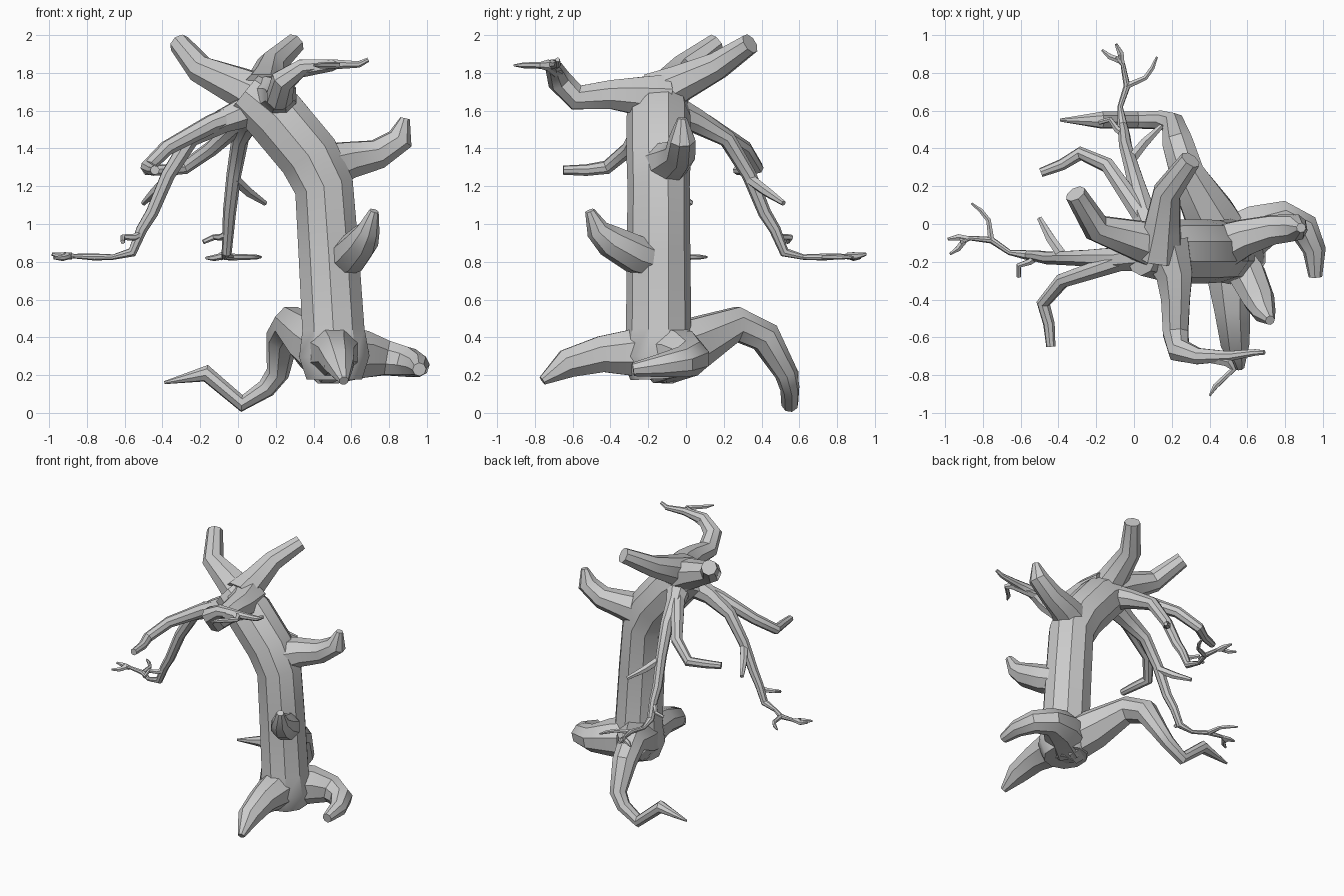
import bpy, bmesh, math
from mathutils import Vector, Matrix


def limb(name, pts, sides=8, place=None):
    """Tapered tube through (x, y, z, radius) points, capped at both ends."""
    bm = bmesh.new()
    pos = [Vector(p[:3]) for p in pts]
    segs = [(b - a).normalized() for a, b in zip(pos, pos[1:])]
    tans = [segs[0]] + [(a + b).normalized() for a, b in zip(segs, segs[1:])] + [segs[-1]]
    ref = Vector((0, 0, 1)) if abs(tans[0].z) < 0.8 else Vector((0, 1, 0))
    side = tans[0].cross(ref).normalized()
    rings, prev = [], tans[0]
    for p, t, spec in zip(pos, tans, pts):
        side = prev.rotation_difference(t) @ side
        side = (side - t * side.dot(t)).normalized()
        up = t.cross(side)
        ring = []
        for i in range(sides):
            a = 2 * math.pi * (i + 0.5) / sides
            ring.append(bm.verts.new(p + (side * math.cos(a) + up * math.sin(a)) * spec[3] * 1.03))
        rings.append(ring)
        prev = t
    for a, b in zip(rings, rings[1:]):
        for i in range(sides):
            j = (i + 1) % sides
            bm.faces.new((a[i], a[j], b[j], b[i]))
    bm.faces.new(rings[0][::-1])
    bm.faces.new(rings[-1])
    if place:
        bm.transform(place)
    bmesh.ops.recalc_face_normals(bm, faces=bm.faces)
    mesh = bpy.data.meshes.new(name)
    bm.to_mesh(mesh)
    bm.free()
    obj = bpy.data.objects.new(name, mesh)
    bpy.context.collection.objects.link(obj)
    return obj


# Bent trunk
limb("trunk", [(.51, -.14, .18, .15), (.51, -.145, .30, .19), (.505, -.145, .44, .168),
               (.48, -.145, .85, .163), (.455, -.145, 1.2, .16), (.375, -.145, 1.36, .165),
               (.2, -.145, 1.57, .165), (.04, -.14, 1.70, .13)], 10)

# Roots
limb("front_root", [(.5, -.1, .31, .16), (.51, -.28, .32, .13), (.52, -.45, .31, .10),
                    (.535, -.63, .26, .08), (.56, -.76, .17, .025)])
limb("right_root", [(.5, -.12, .31, .16), (.66, -.02, .31, .13), (.79, .03, .29, .095),
                    (.90, -.02, .27, .08), (.955, -.14, .25, .06), (.96, -.28, .23, .035)])
limb("back_root", [(.5, -.14, .30, .16), (.40, .05, .37, .14), (.28, .27, .47, .095),
                   (.235, .42, .40, .085), (.21, .53, .21, .06), (.15, .55, .13, .05),
                   (.02, .55, .05, .045), (-.17, .55, .21, .045), (-.39, .55, .16, .008)])

# Trunk stubs
limb("upper_right_stub", [(.45, -.13, 1.30, .13), (.59, -.07, 1.34, .10), (.74, -.03, 1.37, .08),
                          (.86, -.02, 1.45, .07), (.885, -.02, 1.56, .025)])
limb("lower_right_stub", [(.52, -.15, .80, .09), (.60, -.27, .84, .10), (.66, -.40, .91, .085),
                          (.69, -.47, .97, .06), (.72, -.51, 1.07, .025)])

# Crown branches
limb("left_crown_branch", [(.14, -.12, 1.66, .13), (0, -.08, 1.73, .105),
                           (-.20, -.02, 1.82, .075), (-.31, .16, 1.955, .055)])
limb("back_crown_branch", [(.13, -.16, 1.68, .13), (.15, -.02, 1.75, .10),
                           (.175, .17, 1.84, .075), (.30, .34, 1.955, .055)])
limb("front_crown_branch", [(.16, -.12, 1.66, .14), (.215, -.28, 1.68, .10), (.22, -.40, 1.685, .08),
                            (.22, -.58, 1.67, .07), (.24, -.67, 1.76, .065), (.34, -.70, 1.83, .045),
                            (.50, -.70, 1.845, .028), (.64, -.68, 1.845, .018), (.69, -.68, 1.87, .012)])
limb("front_crown_fork", [(.30, -.68, 1.81, .04), (.50, -.73, 1.84, .03), (.525, -.77, 1.84, .018),
                          (.43, -.86, 1.84, .015), (.40, -.91, 1.84, .005)], 6)

# Hanging branch with its twigs, used twice around the crown
hanging = {
    "stem": [(.14, -.15, 1.63, .10), (-.08, -.185, 1.545, .065), (-.25, -.18, 1.45, .045),
             (-.37, -.18, 1.26, .038), (-.455, -.18, 1.06, .034), (-.51, -.17, .97, .03),
             (-.56, -.165, .85, .026), (-.66, -.15, .825, .014), (-.755, -.085, .825, .018),
             (-.87, -.075, .83, .012), (-.92, -.09, .83, .022)],
    "side_limb": [(0, -.17, 1.58, .06), (-.14, -.22, 1.53, .05), (-.38, -.30, 1.40, .04),
                  (-.48, -.42, 1.30, .036), (-.45, -.53, 1.285, .03), (-.44, -.65, 1.285, .024)],
    "upper_twig": [(-.37, -.18, 1.24, .03), (-.44, -.08, 1.17, .026), (-.50, .03, 1.11, .014)],
    "lower_twig": [(-.51, -.17, .95, .02), (-.55, -.20, .93, .018), (-.61, -.22, .93, .015),
                   (-.61, -.28, .905, .012)],
    "fork_twig": [(-.755, -.09, .825, .018), (-.77, .02, .825, .014),
                  (-.81, .07, .825, .013), (-.86, .11, .825, .006)],
    "tip_inner": [(-.88, -.08, .83, .018), (-.93, -.07, .83, .018), (-.985, -.08, .84, .008)],
    "tip_outer": [(-.90, -.09, .83, .018), (-.93, -.13, .82, .016), (-.975, -.16, .82, .007)],
}
turned = Matrix.Translation((.253, .028, 0)) @ Matrix.Rotation(math.radians(-74), 4, 'Z')
for where, place in (("left", None), ("back", turned)):
    for part, pts in hanging.items():
        limb(f"{where}_hanging_{part}", pts, 8 if part in ("stem", "side_limb") else 6, place)

# Soft bark shading with crisp cut ends
for o in bpy.context.collection.objects:
    o.select_set(True)
    bpy.context.view_layer.objects.active = o
bpy.ops.object.shade_smooth_by_angle(angle=math.radians(35))
